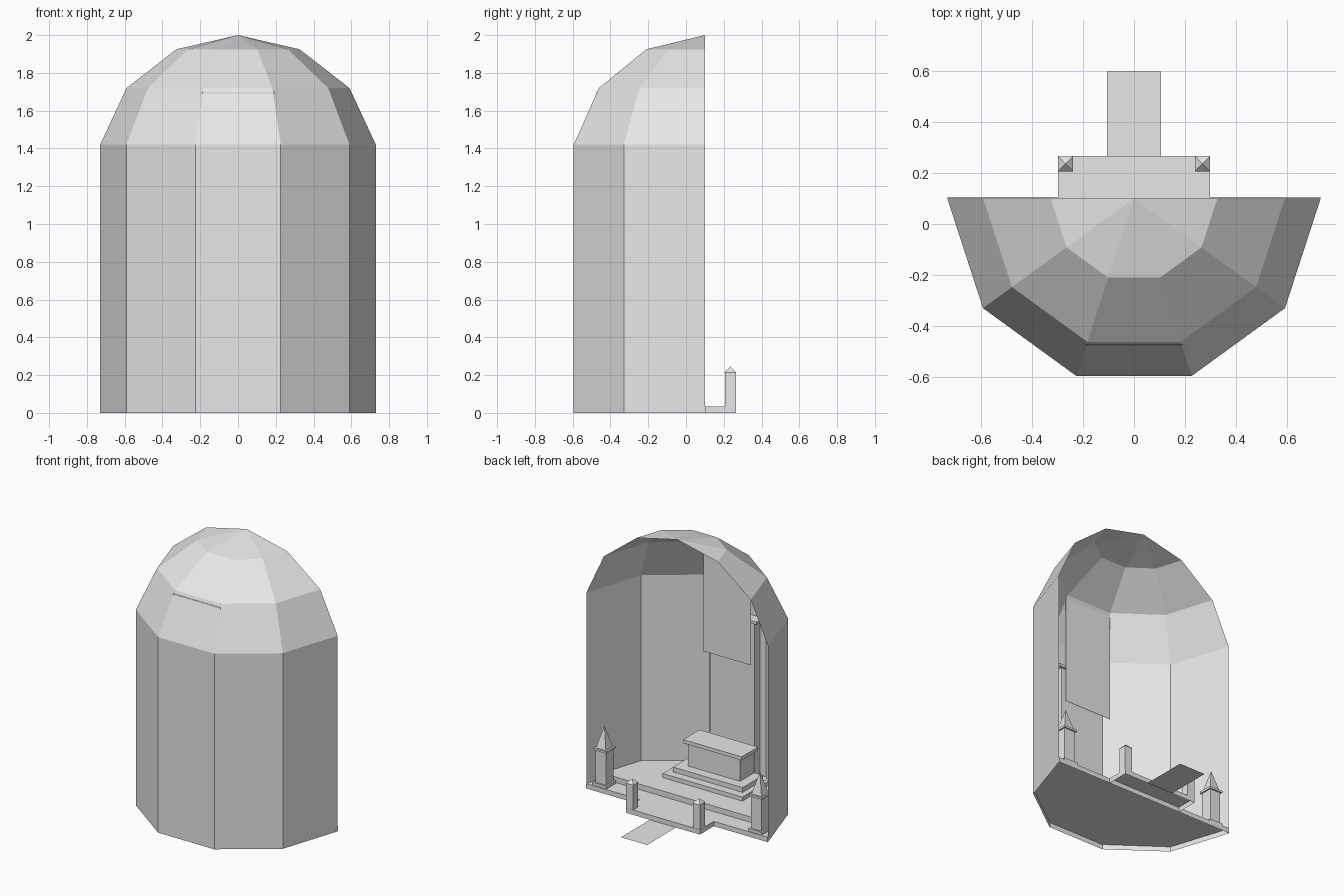
import bpy, bmesh
from math import cos, sin, pi

cube = bpy.data.objects.get("Cube")
if cube:
    bpy.data.objects.remove(cube, do_unlink=True)

stone = bpy.data.materials.new("pale_stone")
stone.use_nodes = True
stone.diffuse_color = (0.8, 0.8, 0.8, 1)
stone.node_tree.nodes["Principled BSDF"].inputs["Base Color"].default_value = (0.8, 0.8, 0.8, 1)

R, Y0 = 0.73, 0.1      # apse radius and the line of its open side


def finish(bm, name, recalc=True):
    if recalc:
        bmesh.ops.recalc_face_normals(bm, faces=bm.faces)
    mesh = bpy.data.meshes.new(name)
    bm.to_mesh(mesh)
    bm.free()
    mesh.materials.append(stone)
    obj = bpy.data.objects.new(name, mesh)
    bpy.context.collection.objects.link(obj)
    return obj


def prism(name, outline, z0, z1, hollow=False):
    """Upright prism; a hollow one has no underside."""
    bm = bmesh.new()
    low = [bm.verts.new((x, y, z0)) for x, y in outline]
    high = [bm.verts.new((x, y, z1)) for x, y in outline]
    bm.faces.new(high)
    if not hollow:
        bm.faces.new(low[::-1])
    for i in range(len(low)):
        j = (i + 1) % len(low)
        bm.faces.new((low[i], low[j], high[j], high[i]))
    return finish(bm, name, recalc=not hollow)


def rectangle(x0, x1, y0, y1):
    return [(x0, y0), (x1, y0), (x1, y1), (x0, y1)]


def box(name, x0, x1, y0, y1, z0, z1):
    return prism(name, rectangle(x0, x1, y0, y1), z0, z1)


def block(name, x, y, w, z0, z1):
    return box(name, x - w / 2, x + w / 2, y - w / 2, y + w / 2, z0, z1)


def pyramid(name, x, y, w, z0, z1):
    bm = bmesh.new()
    base = [bm.verts.new((px, py, z0)) for px, py in
            rectangle(x - w / 2, x + w / 2, y - w / 2, y + w / 2)]
    tip = bm.verts.new((x, y, z1))
    bm.faces.new(base)
    for i in range(4):
        bm.faces.new((base[i], base[(i + 1) % 4], tip))
    return finish(bm, name)


def half_ring(r):
    """Half decagon from the right end to the left end, counter-clockwise."""
    return [(-r * cos(k * pi / 5), Y0 - r * sin(k * pi / 5)) for k in range(6)]


# Thin half-decagon wall with a faceted half dome
bm = bmesh.new()
rows = [[bm.verts.new((x, y, z)) for x, y in half_ring(r)]
        for r, z in ((R, 0), (R, 1.42), (0.59, 1.72), (0.326, 1.925))]
apex = bm.verts.new((0, Y0, 2))
for low, high in zip(rows, rows[1:]):
    for k in range(5):
        bm.faces.new((low[k], low[k + 1], high[k + 1], high[k]))
for k in range(5):
    bm.faces.new((rows[-1][k], rows[-1][k + 1], apex))
finish(bm, "apse_wall_and_dome", recalc=False)

# Hollow floor with a lip past the wall, raised inner floor
ring = half_ring(R - 0.001)
front = Y0 + 0.005
prism("apse_floor", [(ring[0][0], front)] + ring + [(ring[5][0], front)], 0, 0.035, hollow=True)
ring = half_ring(R - 0.004)
t = 0.12 / (Y0 - ring[1][1])
x_in = ring[5][0] + t * (ring[4][0] - ring[5][0])
prism("raised_floor", [(-x_in, Y0 - 0.12)] + ring[1:5] + [(x_in, Y0 - 0.12)], 0.035, 0.075)

# Entrance step and flat path
prism("entrance_step", rectangle(-0.297, 0.297, front, 0.265), 0, 0.035, hollow=True)
bm = bmesh.new()
bm.faces.new([bm.verts.new((x, y, 0)) for x, y in rectangle(-0.105, 0.105, 0.265, 0.597)])
finish(bm, "path", recalc=False)

# Altar on two platforms
box("lower_platform", -0.32, 0.32, -0.49, -0.19, 0.075, 0.105)
box("upper_platform", -0.28, 0.28, -0.485, -0.25, 0.105, 0.14)
box("altar_body", -0.21, 0.21, -0.475, -0.32, 0.14, 0.305)
box("altar_slab", -0.235, 0.235, -0.49, -0.303, 0.305, 0.331)

# Backboard against the rear wall, with a thin cornice
box("backboard", -0.18, 0.18, -0.592, -0.53, 0.075, 1.2)
box("backboard_cornice", -0.205, 0.205, -0.592, -0.515, 1.2, 1.22)

# Hanging panel behind the altar
box("hanging_panel", -0.19, 0.19, -0.474, -0.472, 0.92, 1.7)

for side, s in (("left", 1), ("right", -1)):
    # Tall pillars at the mouth of the apse
    x, y = s * 0.625, 0.044
    block(side + "_pillar_base", x, y, 0.11, 0.035, 0.055)
    block(side + "_pillar_shaft", x, y, 0.085, 0.055, 0.29)
    block(side + "_pillar_cap", x, y, 0.105, 0.29, 0.305)
    pyramid(side + "_pillar_spire", x, y, 0.08, 0.305, 0.46)
    # Short posts on the entrance step
    block(side + "_post", s * 0.268, 0.235, 0.057, 0.035, 0.215)
    pyramid(side + "_post_cap", s * 0.268, 0.235, 0.06, 0.215, 0.245)
